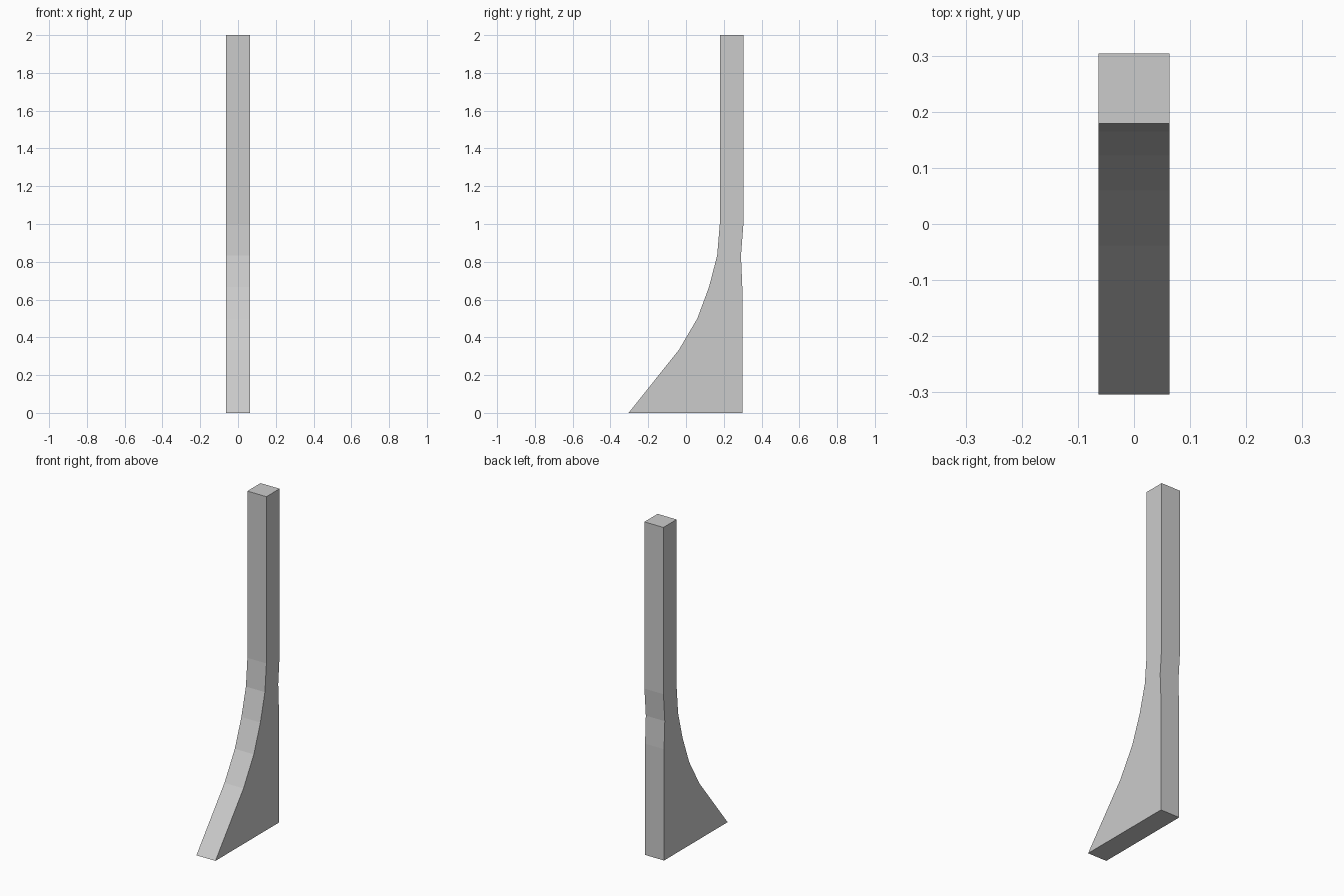
import bpy, bmesh

if "Cube" in bpy.data.objects:
    bpy.data.objects.remove(bpy.data.objects["Cube"])

HALF_WIDTH = 0.063

# Side profile (y, z): up the curved front edge, down the back edge
front_edge = [(-0.304, 0), (-0.038, 0.333), (0.06, 0.5), (0.122, 0.667),
              (0.165, 0.833), (0.179, 1.0), (0.179, 2.0)]
back_edge = [(0.304, 2.0), (0.304, 1.0), (0.291, 0.833), (0.298, 0.667), (0.298, 0)]

# Flared post: profile face extruded across x
bm = bmesh.new()
face = bm.faces.new([bm.verts.new((-HALF_WIDTH, y, z)) for y, z in front_edge + back_edge])
extruded = bmesh.ops.extrude_face_region(bm, geom=[face], use_keep_orig=True)
moved = [g for g in extruded["geom"] if isinstance(g, bmesh.types.BMVert)]
bmesh.ops.translate(bm, verts=moved, vec=(2 * HALF_WIDTH, 0, 0))
bmesh.ops.recalc_face_normals(bm, faces=bm.faces)

mesh = bpy.data.meshes.new("flared_post")
bm.to_mesh(mesh)
bm.free()
bpy.context.collection.objects.link(bpy.data.objects.new("flared_post", mesh))
